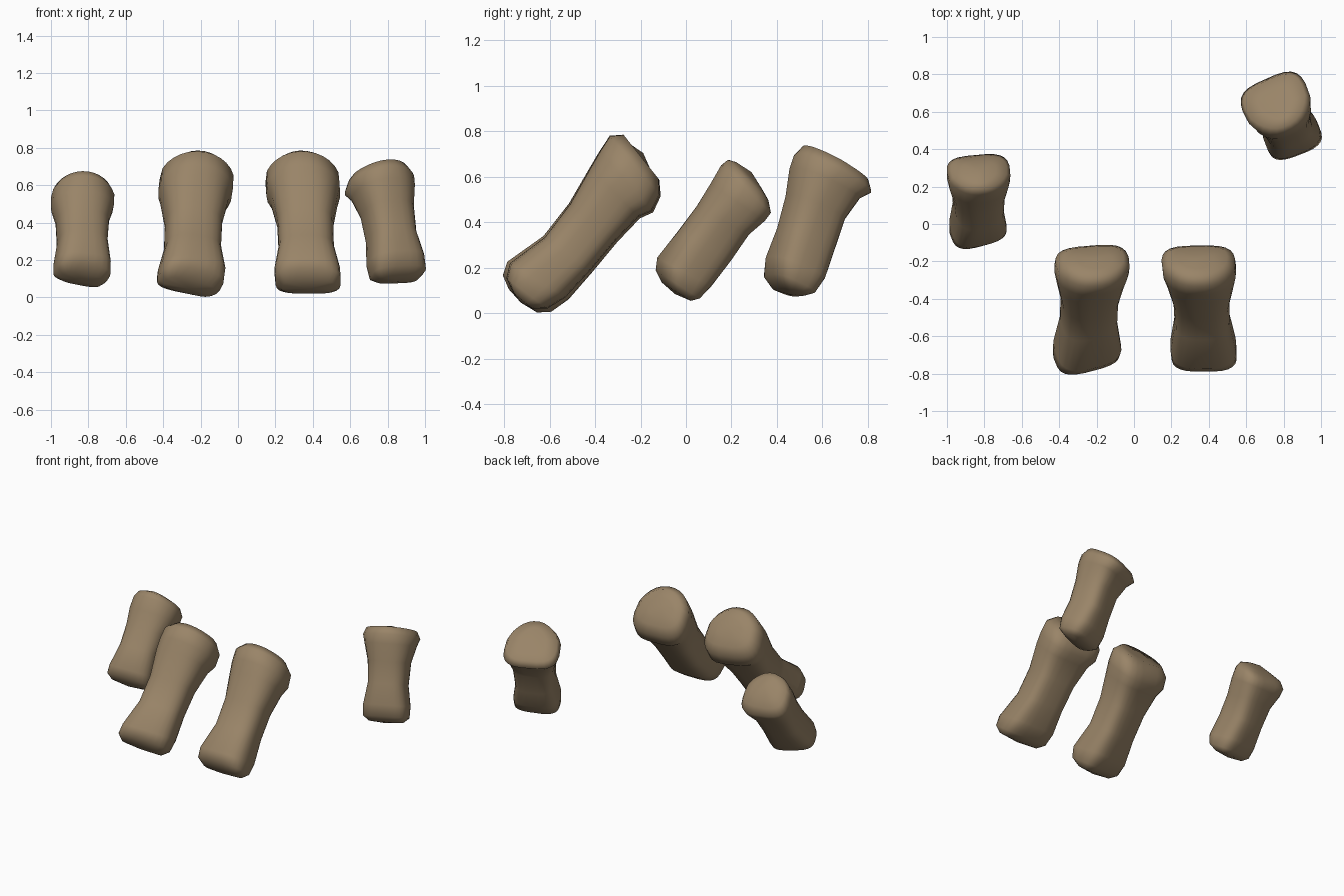
import bpy, bmesh, math
from mathutils import Vector, Matrix

if "Cube" in bpy.data.objects:
    bpy.data.objects.remove(bpy.data.objects["Cube"])

bone_mat = bpy.data.materials.new("dull_tan_bone")
bone_mat.diffuse_color = (0.32, 0.232, 0.138, 1)
bone_mat.use_nodes = True
bone_mat.node_tree.nodes["Principled BSDF"].inputs["Base Color"].default_value = bone_mat.diffuse_color

SIDES = 24


def spow(a, p):
    return math.copysign(abs(a) ** p, a)


def section(ring, xc, roll, f):
    """Cross-section: boxy at the foot (f=0), a rounded triangle at the head (f=1)."""
    fy, fz, by, bz, hw = ring
    front, back = Vector((0, fy, fz)), Vector((0, by, bz))
    mid = (front + back) / 2 + Vector((xc, 0, 0))
    half = (back - front).length / 2
    n = (back - front).normalized()
    x = Vector((1, 0, 0))
    xr = x * math.cos(roll) + n * math.sin(roll)
    nr = n * math.cos(roll) - x * math.sin(roll)
    taper = 0.32 * max(0, (f - 0.4) / 0.6)
    pts = []
    for i in range(SIDES):
        t = 2 * math.pi * (i + 0.5) / SIDES
        c, s = math.cos(t), math.sin(t)
        p = 0.58 if s > 0 else 0.6 + 0.35 * f
        u = spow(c, p) * (1 - taper * max(0, -s))
        pts.append(mid + xr * hw * u + nr * half * spow(s, p))
    return pts


def bone(name, rings, x_low, x_high, roll_low, roll_high, turn=0, origin=(0, 0, 0)):
    bm = bmesh.new()
    loops = []
    for i, ring in enumerate(rings):
        f = i / (len(rings) - 1)
        roll = math.radians(roll_low + (roll_high - roll_low) * f)
        pts = section(ring, x_low + (x_high - x_low) * f, roll, f)
        loops.append([bm.verts.new(p) for p in pts])
    for a, b in zip(loops, loops[1:]):
        for i in range(SIDES):
            j = (i + 1) % SIDES
            bm.faces.new((a[i], a[j], b[j], b[i]))
    # slightly domed end caps as fans
    mids = [sum((v.co for v in lp), Vector()) / SIDES for lp in loops]
    for k, inner, bulge in ((0, 3, 0.012), (-1, -4, 0.02)):
        out = (mids[k] - mids[inner]).normalized() * bulge
        c = bm.verts.new(mids[k] + out)
        for i in range(SIDES):
            bm.faces.new((loops[k][i], loops[k][(i + 1) % SIDES], c))
    bmesh.ops.recalc_face_normals(bm, faces=bm.faces)
    bm.transform(Matrix.Translation(origin) @ Matrix.Rotation(math.radians(turn), 4, 'Z'))
    for f in bm.faces:
        f.smooth = True
    me = bpy.data.meshes.new(name)
    bm.to_mesh(me)
    bm.free()
    me.materials.append(bone_mat)
    ob = bpy.data.objects.new(name, me)
    bpy.context.collection.objects.link(ob)
    return ob


# rings from foot to head: front y, front z, back y, back z, half width
long_rings = [
    (-0.76, 0.09, -0.675, 0.02, 0.14), (-0.79, 0.155, -0.61, 0.02, 0.175),
    (-0.775, 0.22, -0.53, 0.07, 0.175), (-0.62, 0.335, -0.42, 0.19, 0.148),
    (-0.51, 0.48, -0.31, 0.32, 0.15), (-0.42, 0.64, -0.21, 0.425, 0.18),
    (-0.38, 0.71, -0.15, 0.45, 0.198), (-0.335, 0.78, -0.115, 0.52, 0.198),
    (-0.275, 0.785, -0.12, 0.59, 0.16), (-0.24, 0.74, -0.16, 0.64, 0.09)]
short_rings = [
    (-0.09, 0.125, 0.005, 0.065, 0.115), (-0.12, 0.18, 0.045, 0.075, 0.15),
    (-0.118, 0.24, 0.10, 0.125, 0.148), (-0.03, 0.36, 0.19, 0.235, 0.13),
    (0.05, 0.47, 0.27, 0.35, 0.14), (0.11, 0.57, 0.34, 0.41, 0.166),
    (0.155, 0.65, 0.37, 0.445, 0.17), (0.185, 0.675, 0.36, 0.50, 0.15),
    (0.22, 0.665, 0.335, 0.545, 0.09)]
steep_rings = [
    (-0.165, 0.115, -0.06, 0.075, 0.115), (-0.20, 0.17, -0.02, 0.085, 0.15),
    (-0.195, 0.25, 0.03, 0.15, 0.15), (-0.145, 0.38, 0.08, 0.27, 0.128),
    (-0.105, 0.52, 0.13, 0.41, 0.138), (-0.085, 0.64, 0.195, 0.50, 0.168),
    (-0.065, 0.70, 0.245, 0.525, 0.185), (-0.03, 0.738, 0.235, 0.575, 0.165),
    (0.02, 0.715, 0.18, 0.605, 0.09)]

bone("outer_left_bone", short_rings, -0.835, -0.825, 20, 3)
bone("inner_left_bone", long_rings, -0.26, -0.205, 20, 4)
bone("inner_right_bone", long_rings, 0.38, 0.335, 0, 2)
bone("outer_right_bone", steep_rings, 0.01, 0.005, -5, 0, turn=25, origin=(0.8, 0.55, 0))
